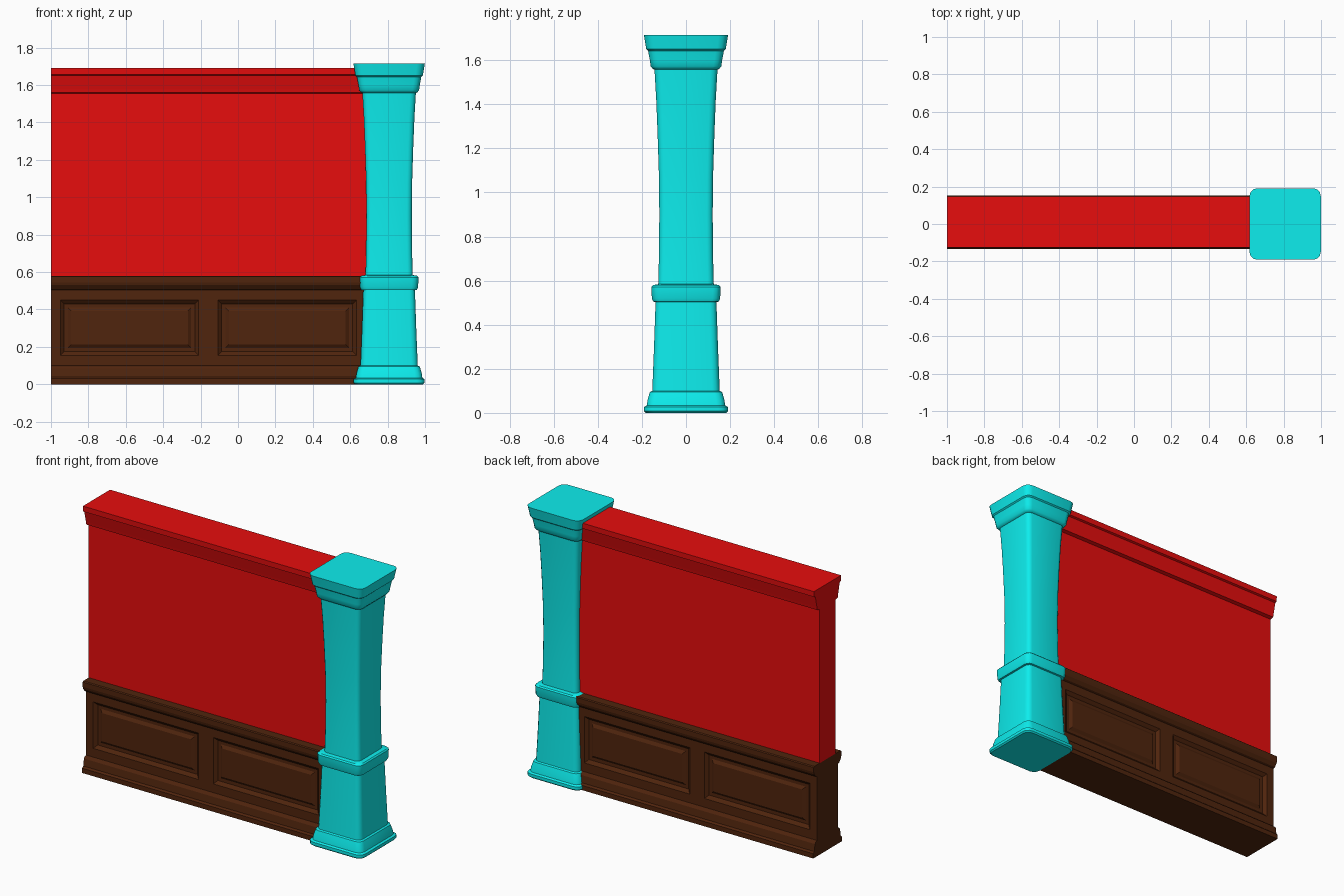
import bpy, bmesh, math
from mathutils import Vector

if "Cube" in bpy.data.objects:
    bpy.data.objects.remove(bpy.data.objects["Cube"])

X0, X1, YC, PX = -1.0, 0.74, 0.01, 0.808   # wall ends, wall centre y, pillar x


def material(name, rgb):
    m = bpy.data.materials.new(name)
    m.diffuse_color = (*rgb, 1)
    m.use_nodes = True
    m.node_tree.nodes["Principled BSDF"].inputs["Base Color"].default_value = m.diffuse_color
    return m


RED = material("red_plaster", (0.8, 0.004, 0.004))
BROWN = material("dark_wood", (0.08, 0.018, 0.004))
CYAN = material("cyan_paint", (0.004, 0.85, 0.85))


def finish(name, bm, mat):
    bmesh.ops.recalc_face_normals(bm, faces=bm.faces)
    me = bpy.data.meshes.new(name)
    bm.to_mesh(me)
    bm.free()
    me.materials.append(mat)
    ob = bpy.data.objects.new(name, me)
    bpy.context.collection.objects.link(ob)
    return ob


def moulding(name, half, mat):
    """Mirror a (half thickness, z) profile across the wall and run it along x."""
    prof = [(YC - h, z) for h, z in half] + [(YC + h, z) for h, z in reversed(half)]
    bm = bmesh.new()
    f = bm.faces.new([bm.verts.new((X0, y, z)) for y, z in prof])
    ext = bmesh.ops.extrude_face_region(bm, geom=[f], use_keep_orig=True)["geom"]
    vs = [v for v in ext if isinstance(v, bmesh.types.BMVert)]
    bmesh.ops.translate(bm, verts=vs, vec=(X1 - X0, 0, 0))
    return finish(name, bm, mat)


# Upper wall with crown
moulding("upper_wall", [(0.078, 0.55), (0.078, 1.555), (0.102, 1.56), (0.106, 1.58),
                        (0.122, 1.65), (0.134, 1.655), (0.136, 1.69)], RED)

# Chair rail and skirting
moulding("chair_rail", [(0.104, 0.505), (0.118, 0.51), (0.134, 0.53), (0.138, 0.545),
                        (0.138, 0.575), (0.132, 0.58)], BROWN)
moulding("skirting", [(0.143, 0.0), (0.143, 0.03), (0.132, 0.04), (0.126, 0.085),
                      (0.118, 0.095), (0.104, 0.1)], BROWN)

# Wainscot: box cut into a grid, with raised panels inset on both sides
bm = bmesh.new()
bmesh.ops.create_cube(bm, size=1)
for v in bm.verts:
    v.co = ((X0 + X1) / 2 + v.co.x * (X1 - X0), YC + v.co.y * 0.21, 0.3 + v.co.z * 0.43)
cuts = [((x, 0, 0), (1, 0, 0)) for x in (-0.95, -0.21, -0.107, 0.633)]
cuts += [((0, 0, z), (0, 0, 1)) for z in (0.155, 0.45)]
for co, no in cuts:
    bmesh.ops.bisect_plane(bm, geom=bm.verts[:] + bm.edges[:] + bm.faces[:],
                           plane_co=co, plane_no=no)
bm.normal_update()
panels = []
for f in bm.faces:
    c = f.calc_center_median()
    if abs(f.normal.y) > 0.9 and 0.155 < c.z < 0.45 and \
            (-0.95 < c.x < -0.21 or -0.107 < c.x < 0.633):
        panels.append(f)
for t, d in ((0.014, -0.012), (0.006, -0.006), (0.02, 0.0), (0.018, 0.012)):
    bmesh.ops.inset_individual(bm, faces=panels, thickness=t, depth=d, use_even_offset=True)
finish("wainscot", bm, BROWN)

# Pillar: rounded square sections lofted along (half width, z)
profile = [(0.182, 0.0), (0.19, 0.008), (0.19, 0.027), (0.178, 0.034), (0.174, 0.06),
           (0.164, 0.095), (0.153, 0.1), (0.145, 0.3), (0.138, 0.503), (0.149, 0.505),
           (0.155, 0.52), (0.157, 0.572), (0.15, 0.58), (0.126, 0.584), (0.123, 0.7),
           (0.121, 0.9), (0.123, 1.08), (0.129, 1.27), (0.135, 1.42), (0.143, 1.558),
           (0.15, 1.56), (0.16, 1.572), (0.164, 1.6), (0.172, 1.643), (0.18, 1.65),
           (0.185, 1.68), (0.191, 1.715)]
bm = bmesh.new()
rings = []
for h, z in profile:
    r = 0.22 * h
    ring = []
    for q in range(4):
        mid = math.pi / 4 + q * math.pi / 2
        corner = Vector((math.cos(mid), math.sin(mid))) * (h - r) * math.sqrt(2)
        for i in range(4):
            a = q * math.pi / 2 + i * math.pi / 6
            ring.append(bm.verts.new((PX + corner.x + r * math.cos(a),
                                      corner.y + r * math.sin(a), z)))
    rings.append(ring)
for a, b in zip(rings, rings[1:]):
    for i in range(16):
        j = (i + 1) % 16
        bm.faces.new((a[i], a[j], b[j], b[i]))
bm.faces.new(rings[0])
bm.faces.new(rings[-1])
pillar = finish("pillar", bm, CYAN)
bpy.context.view_layer.objects.active = pillar
pillar.select_set(True)
bpy.ops.object.shade_smooth_by_angle(angle=math.radians(35))
